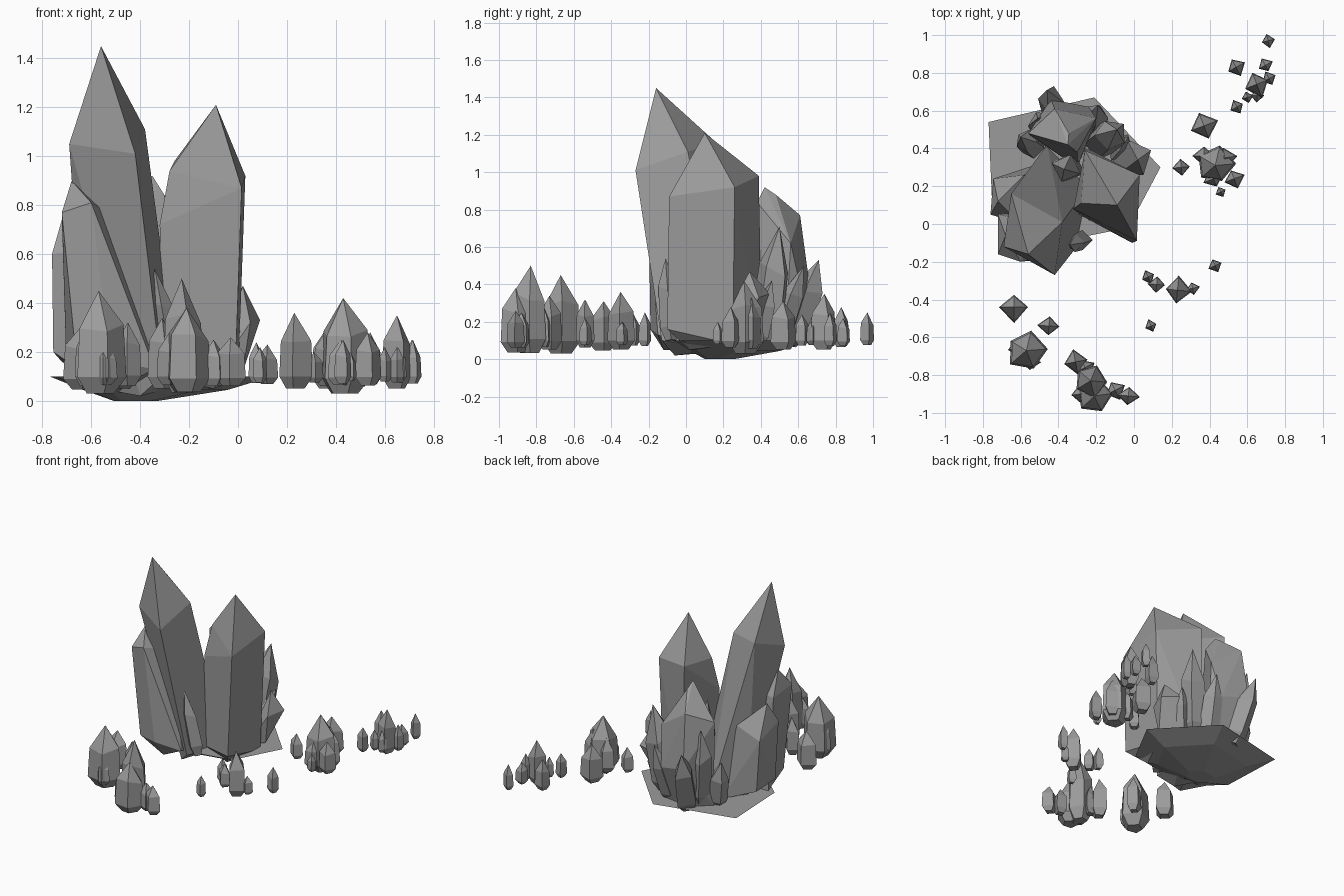
import bpy, bmesh, math, random
from mathutils import Vector

random.seed(4)

stone = bpy.data.materials.new("stone_grey")
stone.diffuse_color = (0.33, 0.33, 0.33, 1)


def hull(name, pts):
    """Flat-faced solid wrapped round a handful of points."""
    bm = bmesh.new()
    for p in pts:
        bm.verts.new(p)
    bmesh.ops.convex_hull(bm, input=bm.verts)
    loose = [v for v in bm.verts if not v.link_faces]
    bmesh.ops.delete(bm, geom=loose, context='VERTS')
    bmesh.ops.dissolve_limit(bm, angle_limit=math.radians(2), verts=bm.verts, edges=bm.edges)
    bmesh.ops.recalc_face_normals(bm, faces=bm.faces)
    me = bpy.data.meshes.new(name)
    bm.to_mesh(me)
    bm.free()
    me.materials.append(stone)
    ob = bpy.data.objects.new(name, me)
    bpy.context.collection.objects.link(ob)
    return ob


def crystal(name, base, tip, r, sides=4, turn=0.0, shoulder=0.64):
    """Pointed crystal from base to tip: narrow foot, full body, facetted point."""
    base, tip = Vector(base), Vector(tip)
    axis = tip - base
    q = Vector((0, 0, 1)).rotation_difference(axis)
    pts = [tip]
    wob = [random.uniform(0.85, 1.15) for _ in range(sides)]
    lift = [random.uniform(-0.05, 0.05) for _ in range(sides)]
    for t, k in ((0, 0.55), (0.16, 1.0), (shoulder, 0.90)):
        for i in range(sides):
            a = turn + 2 * math.pi * i / sides
            off = q @ Vector((math.cos(a), math.sin(a), 0)) * r * k * wob[i]
            pts.append(base + axis * (t + (lift[i] if t == shoulder else 0)) + off)
    return hull(name, pts)


# rock slab under the main group
rim = [(-0.77, 0.54), (-0.75, 0.08), (-0.60, -0.06), (-0.33, -0.08), (-0.03, -0.02),
       (0.14, 0.30), (-0.21, 0.67)]
slab = [(x, y, 0.10) for x, y in rim]
for cx, cy, k, z in ((-0.38, 0.2, 0.65, 0.045), (-0.43, 0.16, 0.2, 0.0)):
    slab += [(cx + (x + 0.38) * k, cy + (y - 0.2) * k, z) for x, y in rim]
hull("rock_base", slab)

# the two tall crystals and their broad companions
hull("tall_crystal", [
    (-0.56, -0.16, 1.45),
    (-0.42, -0.27, 1.01), (-0.38, 0.01, 1.11), (-0.65, 0.16, 1.16), (-0.69, -0.12, 1.05),
    (-0.31, -0.13, 0.10), (-0.24, 0.20, 0.06), (-0.46, 0.42, 0.06), (-0.62, 0.20, 0.06),
    (-0.40, -0.06, 0.02)])
hull("second_crystal", [
    (-0.09, 0.10, 1.21),
    (0.015, -0.09, 0.87), (0.03, 0.26, 0.92), (-0.26, 0.39, 0.98), (-0.28, 0.11, 0.94),
    (-0.32, 0.08, 0.72), (-0.01, -0.10, 0.16), (0.0, 0.25, 0.08), (-0.25, 0.40, 0.06),
    (-0.31, 0.06, 0.10), (-0.10, 0.02, 0.05)])
hull("left_front_crystal", [
    (-0.68, -0.06, 0.90),
    (-0.60, -0.20, 0.81), (-0.72, -0.16, 0.77), (-0.72, 0.05, 0.75), (-0.50, 0.0, 0.75),
    (-0.66, -0.15, 0.16), (-0.52, -0.19, 0.16), (-0.50, -0.12, 0.05), (-0.34, -0.15, 0.13),
    (-0.38, 0.1, 0.05), (-0.70, 0.08, 0.10)])
hull("back_crystal", [
    (-0.35, 0.42, 0.92), (-0.345, 0.48, 0.88),
    (-0.42, 0.61, 0.77), (-0.56, 0.48, 0.70), (-0.20, 0.56, 0.62), (-0.30, 0.38, 0.84),
    (-0.44, 0.66, 0.40), (-0.24, 0.62, 0.35), (-0.54, 0.46, 0.10), (-0.42, 0.56, 0.07),
    (-0.20, 0.53, 0.08), (-0.3, 0.3, 0.06)])
hull("left_back_crystal", [
    (-0.72, 0.12, 0.74),
    (-0.76, 0.05, 0.60), (-0.745, 0.24, 0.52), (-0.58, 0.26, 0.60), (-0.6, 0.0, 0.62),
    (-0.755, 0.08, 0.20), (-0.72, 0.24, 0.16), (-0.5, 0.32, 0.08), (-0.58, 0.05, 0.08)])
hull("right_spike", [
    (0.02, 0.34, 0.47), (0.09, 0.39, 0.33), (0.05, 0.26, 0.32), (-0.04, 0.45, 0.35),
    (0.02, 0.28, 0.12), (-0.12, 0.40, 0.08), (-0.1, 0.25, 0.1)])

# smaller crystals leaning out of the main group: base, tip, radius
leaning = [
    ((-0.26, -0.08, 0.10), (-0.34, -0.11, 0.54), 0.06),
    ((-0.18, 0.42, 0.08), (-0.09, 0.50, 0.71), 0.10),
    ((-0.40, 0.54, 0.08), (-0.46, 0.71, 0.53), 0.085),
    ((-0.44, 0.48, 0.10), (-0.51, 0.56, 0.66), 0.08),
    ((-0.34, 0.30, 0.10), (-0.37, 0.29, 0.74), 0.08),
    ((-0.24, 0.49, 0.08), (-0.19, 0.63, 0.50), 0.075),
    ((-0.10, 0.38, 0.08), (-0.03, 0.46, 0.42), 0.06),
    ((-0.53, 0.40, 0.08), (-0.60, 0.46, 0.42), 0.07),
]
for i, (b, t, r) in enumerate(leaning):
    crystal(f"leaning_crystal_{i + 1}", b, t, r, 5 if i % 2 else 4, i * 0.7)

# scattered clusters: x, y, tip height, radius
clusters = {
    "front_left": [(-0.635, -0.44, 0.31, 0.075), (-0.57, -0.67, 0.45, 0.10),
                   (-0.62, -0.66, 0.31, 0.055), (-0.55, -0.73, 0.25, 0.05),
                   (-0.45, -0.54, 0.32, 0.055)],
    "front": [(-0.31, -0.73, 0.34, 0.07), (-0.23, -0.83, 0.50, 0.095),
              (-0.21, -0.91, 0.38, 0.09), (-0.28, -0.90, 0.28, 0.05),
              (-0.26, -0.76, 0.28, 0.05), (-0.10, -0.88, 0.25, 0.055), (-0.03, -0.91, 0.26, 0.055)],
    "middle": [(0.075, -0.28, 0.24, 0.037), (0.12, -0.32, 0.23, 0.043), (0.23, -0.35, 0.36, 0.07),
               (0.31, -0.34, 0.20, 0.035), (0.09, -0.54, 0.22, 0.035), (0.43, -0.22, 0.25, 0.04)],
    "right": [(0.25, 0.30, 0.24, 0.045), (0.37, 0.52, 0.31, 0.07), (0.43, 0.31, 0.42, 0.10),
              (0.37, 0.36, 0.30, 0.055), (0.48, 0.35, 0.33, 0.06), (0.42, 0.24, 0.25, 0.05),
              (0.53, 0.24, 0.28, 0.052), (0.46, 0.17, 0.20, 0.028)],
    "far": [(0.54, 0.83, 0.28, 0.048), (0.71, 0.97, 0.25, 0.035), (0.695, 0.84, 0.22, 0.04),
            (0.65, 0.74, 0.35, 0.07), (0.715, 0.77, 0.25, 0.042), (0.545, 0.62, 0.24, 0.037),
            (0.60, 0.67, 0.22, 0.03), (0.65, 0.68, 0.22, 0.035)],
}
for group, items in clusters.items():
    for i, (x, y, top, r) in enumerate(items):
        foot = 0.10 - 0.7 * r
        crystal(f"{group}_small_crystal_{i + 1}", (x, y, foot), (x, y, top), r,
                5 if r > 0.078 else 4, random.uniform(-0.1, 0.5))
